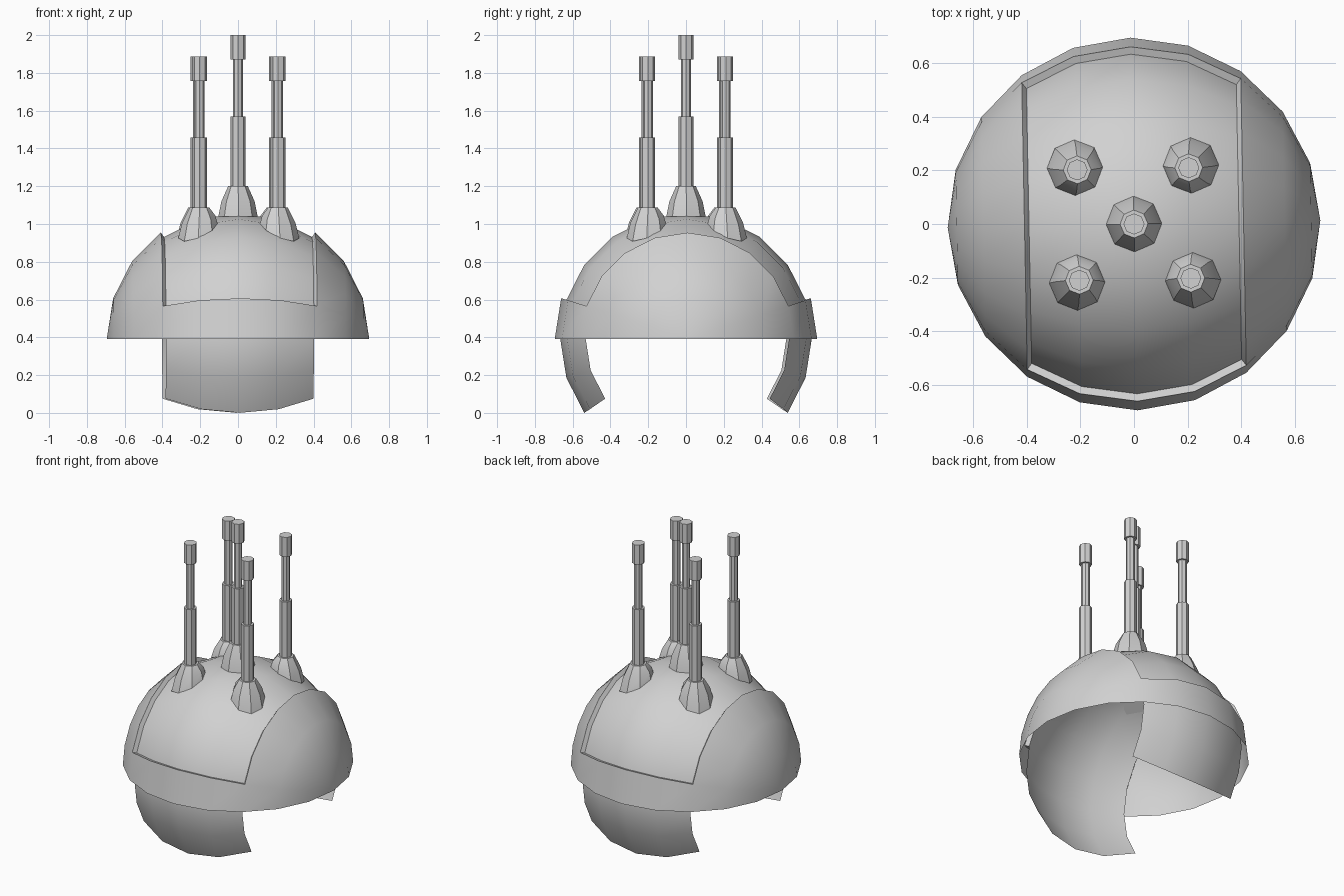
import bpy, bmesh, math
from mathutils import Matrix

if "Cube" in bpy.data.objects:
    bpy.data.objects.remove(bpy.data.objects["Cube"])

CENTRE_Z = 0.392
OUTER, INNER = 0.695, 0.666
TURN = Matrix.Rotation(math.radians(1.1), 4, 'Z')

grey = bpy.data.materials.new("plain_grey")
grey.use_nodes = True
colour = (0.64, 0.64, 0.64, 1)
grey.diffuse_color = colour
grey.node_tree.nodes["Principled BSDF"].inputs["Base Color"].default_value = colour


def finish(name, bm):
    """Turn a bmesh into a shaded object."""
    bm.transform(TURN)
    mesh = bpy.data.meshes.new(name)
    bm.to_mesh(mesh)
    bm.free()
    mesh.materials.append(grey)
    mesh.shade_smooth()
    mesh.set_sharp_from_angle(angle=math.radians(30))
    obj = bpy.data.objects.new(name, mesh)
    bpy.context.collection.objects.link(obj)
    return obj


def sphere_part(radius, keep):
    """Sphere with its poles on x, keeping faces by width and angle about x."""
    bm = bmesh.new()
    bmesh.ops.create_uvsphere(bm, u_segments=20, v_segments=10, radius=radius)
    bm.transform(Matrix.Rotation(math.pi / 2, 4, 'Y'))
    drop = []
    for f in bm.faces:
        c = f.calc_center_median()
        in_strip = abs(c.x) < radius * math.sin(math.radians(36))
        if not keep(in_strip, math.degrees(math.atan2(c.z, abs(c.y)))):
            drop.append(f)
    bmesh.ops.delete(bm, geom=drop, context='FACES')
    return bm


# Outer dome with a wide opening over the crown
bm = sphere_part(OUTER, lambda strip, a: a > 0 and not (strip and a > 18))
edges = [e for e in bm.edges if e.is_boundary
         and any(v.co.z > 0.001 for v in e.verts)]
# Thin wall running inward around the opening
new = bmesh.ops.extrude_edge_only(bm, edges=edges)["geom"]
for v in new:
    if isinstance(v, bmesh.types.BMVert):
        v.co *= INNER / OUTER
bmesh.ops.recalc_face_normals(bm, faces=bm.faces)
bm.transform(Matrix.Translation((0, 0, CENTRE_Z)))
finish("outer_dome", bm)

# Inner strip over the crown, hanging below the rim at front and back
bm = sphere_part(INNER, lambda strip, a: strip and a > -36)
bm.transform(Matrix.Translation((0, 0, CENTRE_Z)))
finish("inner_strip", bm)


def loft(name, rings):
    """Skin equal rings of points and cap both ends."""
    bm = bmesh.new()
    rows = [[bm.verts.new(p) for p in ring] for ring in rings]
    n = len(rows[0])
    for low, high in zip(rows, rows[1:]):
        for i in range(n):
            j = (i + 1) % n
            bm.faces.new((low[i], low[j], high[j], high[i]))
    bm.faces.new(rows[0][::-1])
    bm.faces.new(rows[-1])
    return finish(name, bm)


def ring(x, y, r, z):
    """Octagon at height z, or lying on the dome when z is None."""
    pts = []
    for i in range(8):
        a = math.tau * i / 8
        px, py = x + r * math.cos(a), y + r * math.sin(a)
        pz = z
        if z is None:
            pz = CENTRE_Z + math.sqrt(INNER ** 2 - px ** 2 - py ** 2) - 0.01
        pts.append((px, py, pz))
    return pts


def antenna(name, x, y, top):
    # Flared foot that follows the dome
    foot = ring(x * 1.04, y * 1.04, 0.104, None)
    rim = ring(x, y, 0.052, top - 0.8)
    bulge = ring(x * 1.02, y * 1.02, 0.088, 0)
    mid = [(b[0], b[1], 0.5 * (f[2] + r[2])) for b, f, r in zip(bulge, foot, rim)]
    loft(name + "_foot", [foot, mid, rim])
    # Stepped mast
    steps = [(0.039, -0.82), (0.039, -0.43), (0.026, -0.43),
             (0.026, -0.13), (0.039, -0.13), (0.039, 0)]
    loft(name + "_mast", [ring(x, y, r, top + h) for r, h in steps])


antenna("centre_antenna", 0, 0, 2.0)
for sx, side in ((1, "left"), (-1, "right")):
    for sy, end in ((-1, "front"), (1, "back")):
        antenna(f"{end}_{side}_antenna", 0.208 * sx, 0.206 * sy, 1.887)
